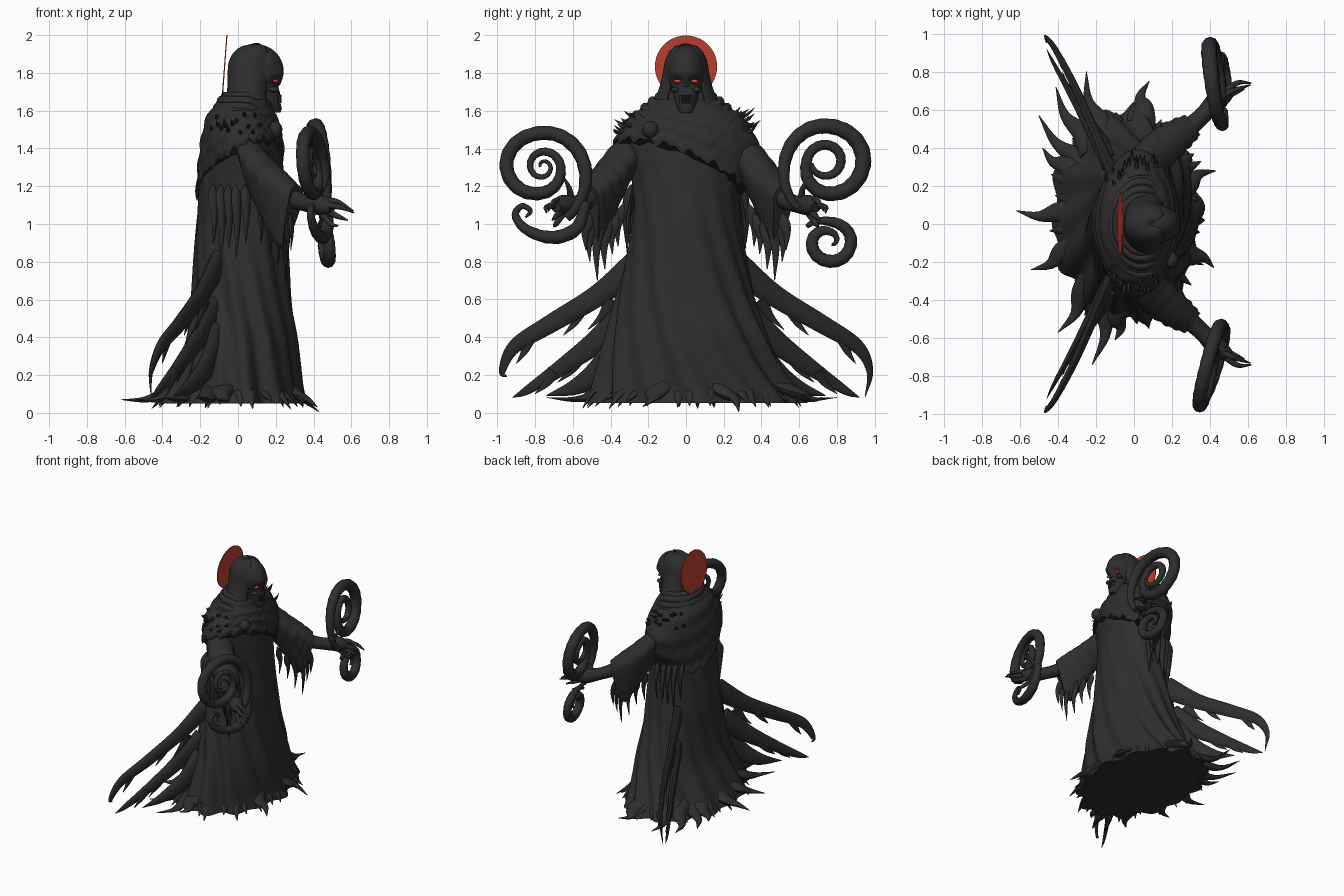
import bpy, bmesh, math, random
from math import sin, cos, pi, radians
from mathutils import Vector as V

if "Cube" in bpy.data.objects:
    bpy.data.objects.remove(bpy.data.objects["Cube"])

random.seed(4)

def material(name, rgb):
    m = bpy.data.materials.new(name)
    m.diffuse_color = (*rgb, 1)
    m.use_nodes = True
    m.node_tree.nodes["Principled BSDF"].inputs["Base Color"].default_value = m.diffuse_color
    return m

CLOTH = material("charcoal", (0.027, 0.027, 0.028))
RED = material("halo red", (0.52, 0.052, 0.031))
EYE = material("eye red", (0.72, 0.06, 0.03))

def add_mesh(name, bm, mat=CLOTH):
    bmesh.ops.recalc_face_normals(bm, faces=bm.faces[:])
    me = bpy.data.meshes.new(name)
    bm.to_mesh(me)
    bm.free()
    me.materials.append(mat)
    ob = bpy.data.objects.new(name, me)
    bpy.context.collection.objects.link(ob)
    return ob

def loft_into(bm, rings, closed=True, caps=True):
    rows = [[bm.verts.new(p) for p in r] for r in rings]
    n = len(rows[0])
    for a, b in zip(rows, rows[1:]):
        for i in range(n if closed else n - 1):
            j = (i + 1) % n
            bm.faces.new((a[i], a[j], b[j], b[i]))
    if caps and closed:
        bm.faces.new(rows[0])
        bm.faces.new(rows[-1])

def loft(name, rings, closed=True, caps=True):
    bm = bmesh.new()
    loft_into(bm, rings, closed, caps)
    return add_mesh(name, bm)

def keyed(keys, t):
    """Smooth interpolation of rows (t, values...)."""
    for i in range(len(keys) - 1):
        if t <= keys[i + 1][0] or i == len(keys) - 2:
            a, b = keys[i], keys[i + 1]
            p, q = keys[max(i - 1, 0)], keys[min(i + 2, len(keys) - 1)]
            f = (t - a[0]) / (b[0] - a[0])
            out = []
            for k in range(1, len(a)):
                m0 = (b[k] - p[k]) / (b[0] - p[0]) * (b[0] - a[0])
                m1 = (q[k] - a[k]) / (q[0] - a[0]) * (b[0] - a[0])
                out.append((2*f**3 - 3*f*f + 1)*a[k] + (f**3 - 2*f*f + f)*m0
                           + (3*f*f - 2*f**3)*b[k] + (f**3 - f*f)*m1)
            return out

def tube_into(bm, pts, radii, flat=1, ref=None, sides=10, sub=5, lump=0):
    """Tapered sweep through the points, optionally flattened along ref."""
    keys = [(i, *p, r) for i, (p, r) in enumerate(zip(pts, radii))]
    total = (len(pts) - 1) * sub
    rows = [keyed(keys, i / sub) for i in range(total + 1)]
    path = [V(r[:3]) for r in rows]
    if ref is None:
        d = (path[-1] - path[0]).normalized()
        ref = (1, 0, 0) if abs(d.z) > 0.75 else (0, 0, 1)
    rings = []
    for i, p in enumerate(path):
        t = (path[min(i + 1, total)] - path[max(i - 1, 0)]).normalized()
        u = t.cross(V(ref)).normalized()
        v = u.cross(t)
        r = max(rows[i][3], 0.001) * (1 + lump * sin(i * 1.9))
        rings.append([p + u * r * cos(2*pi*k/sides) + v * r * flat * sin(2*pi*k/sides)
                      for k in range(sides)])
    loft_into(bm, rings)

def tube(name, pts, radii, **kw):
    bm = bmesh.new()
    tube_into(bm, pts, radii, **kw)
    return add_mesh(name, bm)

def ball(name, loc, size, mat=CLOTH, dent=None):
    bm = bmesh.new()
    bmesh.ops.create_uvsphere(bm, u_segments=48 if dent else 16, v_segments=32 if dent else 10, radius=1)
    for v in bm.verts:
        v.co = V([v.co[i] * size[i] + loc[i] for i in range(3)])
        if dent:
            dent(v.co)
    return add_mesh(name, bm, mat)

# robe: swirled folds on a tall flared loft (z, centre x, centre y, radius x, radius y)
ROBE = [(.05, -.04, .05, .385, .56), (.12, -.03, .04, .355, .525), (.25, -.005, .02, .32, .47), (.4, .02, .01, .285, .42),
        (.6, .02, 0, .26, .365), (.8, .02, 0, .25, .32), (1.0, .02, 0, .24, .285), (1.2, .02, 0, .225, .285),
        (1.35, .02, 0, .213, .315), (1.48, .02, 0, .195, .335), (1.57, .02, 0, .17, .28),
        (1.64, .03, 0, .13, .19), (1.7, .04, 0, .1, .13)]

def robe_point(a, z, grow=0.0, amp=1.0):
    cx, cy, rx, ry = keyed(ROBE, z)
    w = amp * (.01 + .04 * max(0, 1 - z / 1.2))
    f = 1 + w * sin(14*a + 11*z) + .6 * w * sin(9*a + 6*z + 1)
    return V((cx + (rx + grow) * f * cos(a), cy + (ry + grow) * f * sin(a), z))

angles = [2*pi*k/160 for k in range(160)]
loft("robe", [[robe_point(a, .05 + 1.65*i/44) for a in angles] for i in range(45)])

# mantle: slanted shawl, high at the clasp and low behind, bulging over the arms
def mantle_ring(t):
    row = []
    for a in angles:
        low = 1.28 + .17*cos(a + .9) + .012*sin(17*a) + .01*sin(31*a)
        z = low + (1.66 - low) * t
        p = robe_point(a, z, .016 + .004*sin(t*24 + 2*sin(a - .5)), .3)
        p.y += .055 * sin(a)**3 * max(0, 1 - ((z - 1.33) / .17)**2)
        row.append(p)
    return row
loft("mantle", [mantle_ring(i/30) for i in range(31)])

# cowl: dipping rolls of cloth round the neck
bm = bmesh.new()
for z0, rx, ry, r, dip in ((1.67, .11, .145, .022, .08), (1.645, .13, .18, .024, .11), (1.61, .15, .22, .024, .12),
                           (1.57, .17, .265, .024, .11)):
    rings = []
    for k in range(65):
        a = 2*pi*k/64
        c = V((.04 + rx*cos(a), ry*sin(a), z0 - dip*max(0, cos(a))**2))
        o = V((cos(a), sin(a), 0))
        rings.append([c + o*r*cos(b*pi/5) + V((0, 0, r*1.4*sin(b*pi/5))) for b in range(10)])
    loft_into(bm, rings, caps=False)
bmesh.ops.remove_doubles(bm, verts=bm.verts[:], dist=.0005)
add_mesh("cowl_folds", bm)

# hood: open-fronted sheet closing over the skull
HOOD = [(1.56, .05, .16, .22), (1.64, .055, .12, .17), (1.72, .06, .112, .138), (1.8, .065, .115, .118),
        (1.86, .07, .113, .108), (1.91, .08, .095, .085), (1.94, .09, .06, .055), (1.953, .1, .01, .01)]
hood = loft("hood", [[V((c + rx*cos(a), ry*sin(a), z))
                      for a in [radians(38 + 284*k/40) for k in range(41)]]
                     for z in [1.56 + .393*i/24 for i in range(25)]
                     for c, rx, ry in [keyed(HOOD, z)]], closed=False)
mod = hood.modifiers.new("thickness", 'SOLIDIFY')
mod.thickness = .01
mod.offset = 0

# skull with dented sockets and nose, jaw, cheeks, teeth, eyes
def face_dent(p):
    if p.x > .12:
        g = lambda y, z, s: math.exp(-((abs(p.y) - y)**2 + (p.z - z)**2) / (2*s*s))
        p.x += -.038*g(.045, 1.755, .02) - .022*g(0, 1.705, .013) + .012*g(.045, 1.795, .015)
ball("skull", (.102, 0, 1.805), (.14, .103, .145), dent=face_dent)
loft("jaw", [[V((c + rx*cos(a), ry*sin(a), z)) for a in [2*pi*k/24 for k in range(24)]]
             for z, c, rx, ry in ((1.59, .185, .04, .03), (1.61, .18, .052, .045), (1.65, .165, .058, .058),
                                  (1.69, .155, .068, .068), (1.74, .14, .07, .08))])
bm = bmesh.new()
for k in range(-3, 4):
    x = .226 - .0013*k*k
    tube_into(bm, [(x, k*.011, 1.685), (x, k*.011, 1.64)], [.006, .005], sides=6, sub=2)
add_mesh("teeth", bm)
for s in (-1, 1):
    ball("cheekbone", (.188, s*.058, 1.712), (.03, .022, .016))
    ball("eye", (.2, s*.046, 1.757), (.014, .021, .009), EYE)

# halo disc behind the head
bpy.ops.mesh.primitive_cylinder_add(vertices=64, radius=.165, depth=.006, location=(-.071, 0, 1.835),
                                    rotation=(0, radians(94.3), 0))
bpy.context.object.name = "halo"
bpy.context.object.data.materials.append(RED)

# clasp
ball("clasp", (.195, -.19, 1.5), (.04, .045, .045))

# hem tatters: curved spikes by (tip x, tip y, tip z)
bm = bmesh.new()
TIPS = [(-.62, .07, .07), (-.54, -.24, .07), (-.4, -.57, .08), (-.1, -.61, .07), (.42, -.23, .03), (.43, .28, .005),
        (.08, .75, .08), (-.25, .8, .08), (-.41, .72, .08), (-.5, .57, .08), (-.48, .4, .07), (-.22, -.74, .08)]
for x, y, z in TIPS:
    a = math.atan2((y - .04) / .55, (x + .03) / .38)
    b = robe_point(a, .1)
    root = b * .8
    root.z = .14
    tip = V((x, y, z))
    mid = b.lerp(tip, .45) + V((-y, x, 0)) * .04
    mid.z = .07
    tube_into(bm, [root, b, mid, tip], [.075, .055, .026, .002], flat=.6, sub=4)
for k in range(30):
    a = 2*pi*k/30 + random.uniform(-.08, .08)
    b, out = robe_point(a, .1), V((cos(a), sin(a), 0))
    tip = b + out * random.uniform(.02, .07)
    tip.z = random.uniform(.02, .06)
    tube_into(bm, [b - out*.05 + V((0, 0, .02)), b - out*.01, tip], [.03, .028, .002], flat=.6, sub=3, sides=8)
add_mesh("hem_tatters", bm)

for s in (-1, 1):
    # trailing cloak tails with barbs
    n = (.9, .44*s, 0)
    upper = [(-.1, .24, .8), (-.2, .47, .62), (-.31, .72, .47), (-.41, .91, .35), (-.46, .975, .22), (-.46, .95, .08 if s > 0 else .19)]
    lower = [(-.12, .28, .55), (-.22, .47, .38), (-.32, .66, .24), (-.42, .84, .12), (-.46, .92, .08)]
    third = [(-.1, .3, .42), (-.17, .44, .24), (-.26, .58, .14), (-.34, .74, .09)]
    bm = bmesh.new()
    for pts, rad in ((upper, [.085, .06, .05, .038, .02, .002]), (lower, [.09, .065, .045, .024, .002]),
                     (third, [.1, .075, .045, .002])):
        tube_into(bm, [(x, s*y, z) for x, y, z in pts], rad, flat=.42, ref=n, sub=7)
    for x, y, z, dy, dz in ((-.24, .55, .56, .1, .15), (-.37, .83, .4, .07, .14), (-.27, .56, .3, .12, .14),
                            (-.33, .7, .22, .1, .12), (-.17, .4, .6, .12, .16)):
        tube_into(bm, [(x, s*y, z), (x - dy*.25, s*(y + dy*.4), z - dz*.55), (x - dy*.45, s*(y + dy), z - dz)],
                  [.04, .02, .002], flat=.4, ref=n, sub=4)
    add_mesh("cloak_tails", bm)

    # wide sleeve with a hanging slanted cuff
    SLV = [(0, .03, .27, 1.42, .08, .1), (1, .08, .34, 1.34, .1, .16), (2, .17, .42, 1.24, .1, .22),
           (3, .25, .48, 1.18, .085, .28), (4, .31, .52, 1.14, .065, .27)]
    rings = []
    for i in range(25):
        x, y, z, r, drop = keyed(SLV, i / 6)
        row = []
        for k in range(32):
            a = 2*pi*k/32
            low = max(0, -sin(a))
            w = r * (1 - .45*low) * cos(a) * (1 + .05*sin(i*1.7 + 3*a))
            row.append(V((x - .6*w - .07*low*i/24, s*(y + .8*w - .04*low*i/24),
                          z + sin(a) * (drop if sin(a) < 0 else r) * (1 + .03*sin(i*1.9)))))
        rings.append(row)
    loft("sleeve", rings)

    # torn strips under the sleeve and behind the arm
    bm = bmesh.new()
    for x, y, z, end in ((.25, .46, 1.02, .7), (.21, .42, 1.0, .76), (.26, .5, 1.02, .8), (.17, .38, 1.03, .84),
                         (.12, .35, 1.08, .88), (.28, .52, 1.04, .86), (-.09, .27, 1.18, .8), (-.05, .29, 1.18, .86),
                         (-.01, .3, 1.18, .82), (.04, .31, 1.18, .9), (-.13, .24, 1.18, .9)):
        tube_into(bm, [(x, s*(y - .02), z + .03), (x, s*y, z - .03), (x + .005, s*(y + .015), (z + end)/2), (x, s*(y + .01), end)],
                  [.004, .03, .02, .002], flat=.5, ref=(.5, s*.85, 0) if x < .1 else (1, 0, 0), sides=8, sub=4)
    add_mesh("torn_strips", bm)

    # forearm, palm and fingers
    bm = bmesh.new()
    tube_into(bm, [(.25, s*.47, 1.15), (.36, s*.57, 1.11), (.44, s*.65, 1.1), (.5, s*.69, 1.09)],
              [.055, .045, .055, .03])
    for pts in ([(.44, .66, 1.12), (.52, .7, 1.12), (.61, .73, 1.07)],
                [(.46, .68, 1.1), (.54, .74, 1.09), (.615, .74, 1.06)],
                [(.46, .66, 1.07), (.53, .69, 1.04), (.58, .71, 1.02)],
                [(.44, .65, 1.06), (.49, .69, 1.0), (.53, .7, .99)],
                [(.41, .61, 1.13), (.45, .62, 1.19), (.48, .65, 1.25)]):
        tube_into(bm, [(x, s*y, z) for x, y, z in pts], [.02, .014, .004], sides=8)
    add_mesh("hand", bm)

    # shoulder feather tufts
    bm = bmesh.new()
    for k in range(14):
        a = s * radians(62 + 6*k)
        b = robe_point(a, random.uniform(1.48, 1.58), .01)
        tip = b + V((.3*cos(a), .9*sin(a), random.uniform(.2, .7))) * random.uniform(.04, .08)
        tube_into(bm, [b, (b + tip)/2 - V((0, 0, .008)), tip], [.014, .009, .001], sides=6, sub=3)
    add_mesh("shoulder_feathers", bm)

# curling horns of smoke in front of each hand
def plane_x(y, z):
    return (.45 - .14*(y - .75) if y > 0 else .42 + .25*(y + .74)) - .1*(z - 1.1)

def curl(name, cy, cz, keys):
    a0, a1 = keys[0][0], keys[-1][0]
    sign = 1 if a1 > a0 else -1
    ks = [(sign*a, r, t) for a, r, t in keys]
    steps = int(abs(a1 - a0) / 12)
    pts, rad = [], []
    for i in range(steps + 1):
        a = a0 + (a1 - a0) * i / steps
        r, t = keyed(ks, sign*a)
        y, z = cy + r*cos(radians(a)), cz + r*sin(radians(a))
        pts.append((plane_x(y, z), y, z))
        rad.append(t)
    tube(name, pts, rad, ref=(1, 0, 0), sub=2, lump=.04)

curl("large_curl", .74, 1.335, [(240, .29, .02), (180, .215, .033), (90, .185, .04), (0, .2, .042), (-90, .172, .038),
                                (-180, .1, .028), (-360, .082, .025), (-530, .08, .015)])
curl("small_curl", .77, .912, [(150, .15, .012), (90, .1, .026), (0, .105, .032), (-90, .11, .034),
                               (-180, .1, .032), (-270, .045, .02), (-440, .02, .008)])
curl("large_curl", -.76, 1.305, [(-65, .3, .025), (0, .222, .036), (90, .178, .037), (180, .192, .037), (270, .14, .034),
                                 (360, .095, .025), (630, .055, .014), (900, .012, .008)])
HOOK = [(-.53, 1.12), (-.57, .99), (-.66, .935), (-.76, .935), (-.86, .98), (-.905, 1.05), (-.87, 1.095), (-.825, 1.07), (-.85, 1.035)]
tube("small_curl", [(plane_x(y, z), y, z) for y, z in HOOK],
     [.025, .034, .036, .032, .026, .02, .016, .013, .006], ref=(1, 0, 0), lump=.04)

# smooth shading with sharp edges kept
bpy.ops.object.select_all(action='SELECT')
bpy.context.view_layer.objects.active = hood
bpy.ops.object.shade_smooth_by_angle(angle=radians(50))
